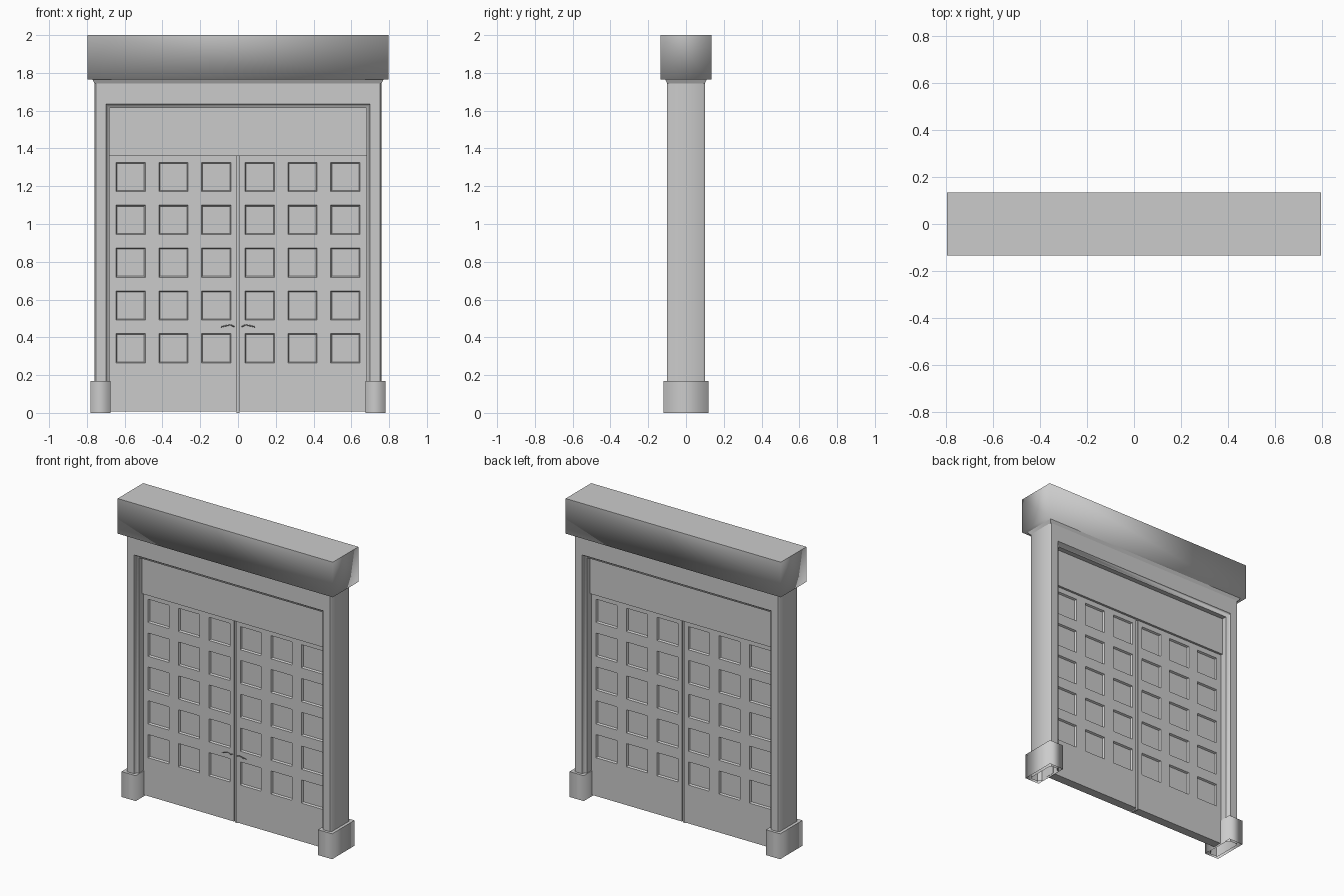
import bpy, bmesh, math
from mathutils import Vector

if "Cube" in bpy.data.objects:
    bpy.data.objects.remove(bpy.data.objects["Cube"])


def add_object(name, bm, smooth_angle=None):
    bmesh.ops.recalc_face_normals(bm, faces=bm.faces)
    mesh = bpy.data.meshes.new(name)
    bm.to_mesh(mesh)
    bm.free()
    ob = bpy.data.objects.new(name, mesh)
    bpy.context.collection.objects.link(ob)
    if smooth_angle:
        bpy.ops.object.select_all(action='DESELECT')
        ob.select_set(True)
        bpy.context.view_layer.objects.active = ob
        bpy.ops.object.shade_smooth_by_angle(angle=math.radians(smooth_angle))
    return ob


def box(name, x0, x1, y, z0, z1, flare=0.0, soft=False, open_bottom=False):
    """Box symmetric in y; flare widens the top, soft blends the lower edges."""
    bm = bmesh.new()
    bmesh.ops.create_cube(bm, size=1)
    for v in bm.verts:
        top = v.co.z > 0
        f = flare if top else 0
        v.co = Vector((x1 + f if v.co.x > 0 else x0 - f,
                       (y + f) * (1 if v.co.y > 0 else -1),
                       z1 if top else z0))
    bm.normal_update()
    if soft:
        for f in bm.faces:
            f.smooth = True
        for e in bm.edges:
            e.smooth = not all(v.co.z == e.verts[0].co.z > z1 - 1e-4 for v in e.verts)
    ob_faces = [f for f in bm.faces if open_bottom and f.normal.z < -0.9]
    bmesh.ops.delete(bm, geom=ob_faces, context='FACES_ONLY')
    return add_object(name, bm)


# lintel and the flared neck under it
box("lintel", -0.797, 0.797, 0.135, 1.765, 2.0, soft=True)
box("lintel_neck", -0.76, 0.76, 0.10, 1.745, 1.77, flare=0.013)

# surround: (half width, top height, y) section carried up, across and down
half = [(0.76, 1.76, -0.09), (0.752, 1.76, -0.10), (0.70, 1.635, -0.10),
        (0.695, 1.628, -0.085), (0.68, 1.613, -0.078)]
section = half + [(w, t, -y) for w, t, y in reversed(half)]
bm = bmesh.new()
loops = [[bm.verts.new(p) for p in ((-w, y, 0), (-w, y, t), (w, y, t), (w, y, 0))]
         for w, t, y in section]
for a, b in zip(loops, loops[1:] + loops[:1]):
    for i in range(3):
        bm.faces.new((a[i], a[i + 1], b[i + 1], b[i]))
add_object("door_surround", bm, 50)

# plinths at the feet of the surround
for side, x0, x1 in (("left", -0.78, -0.675), ("right", 0.675, 0.78)):
    box(side + "_plinth", x0, x1, 0.118, 0, 0.17, soft=True, open_bottom=True)

# plain panel above the doors
box("transom_panel", -0.685, 0.685, 0.045, 1.36, 1.62)


# door leaf with three by five sunken squares on both faces
def door_leaf(name, sign):
    size, step = 0.155, 0.2265
    xs = [0.008] + [c for i in range(3) for c in (0.038 + i * step, 0.038 + i * step + size)] + [0.682]
    zs = [0.008] + [c for i in range(5) for c in (0.265 + i * step, 0.265 + i * step + size)] + [1.36]
    bm = bmesh.new()
    grid = [[bm.verts.new((sign * x, -0.03, z)) for z in zs] for x in xs]
    for i in range(len(xs) - 1):
        for j in range(len(zs) - 1):
            bm.faces.new((grid[i][j], grid[i + 1][j], grid[i + 1][j + 1], grid[i][j + 1]))
    ext = bmesh.ops.extrude_face_region(bm, geom=bm.faces[:], use_keep_orig=True)
    for v in ext["geom"]:
        if isinstance(v, bmesh.types.BMVert):
            v.co.y = 0.03
    bmesh.ops.recalc_face_normals(bm, faces=bm.faces)
    squares = [f for f in bm.faces if abs(f.normal.y) > 0.9
               and all(abs(e.calc_length() - size) < 1e-3 for e in f.edges)]
    bmesh.ops.inset_individual(bm, faces=squares, thickness=0.008, depth=-0.012)
    return add_object(name, bm)


door_leaf("left_door", -1)
door_leaf("right_door", 1)

# strip closing the gap between the leaves
box("meeting_strip", -0.008, 0.008, 0.022, 0.0, 1.36)

# thin curved lever handles on the front
for side, s in (("left", -1), ("right", 1)):
    cu = bpy.data.curves.new(side + "_handle", 'CURVE')
    cu.dimensions = '3D'
    cu.bevel_depth = 0.003
    cu.bevel_resolution = 1
    cu.use_fill_caps = True
    pts = [(0.02, -0.028, 0.456), (0.024, -0.042, 0.458), (0.04, -0.045, 0.466),
           (0.065, -0.045, 0.461), (0.09, -0.042, 0.455)]
    sp = cu.splines.new('POLY')
    sp.points.add(len(pts) - 1)
    for p, (x, y, z) in zip(sp.points, pts):
        p.co = (s * x, y, z, 1)
    ob = bpy.data.objects.new(side + "_handle", cu)
    bpy.context.collection.objects.link(ob)
